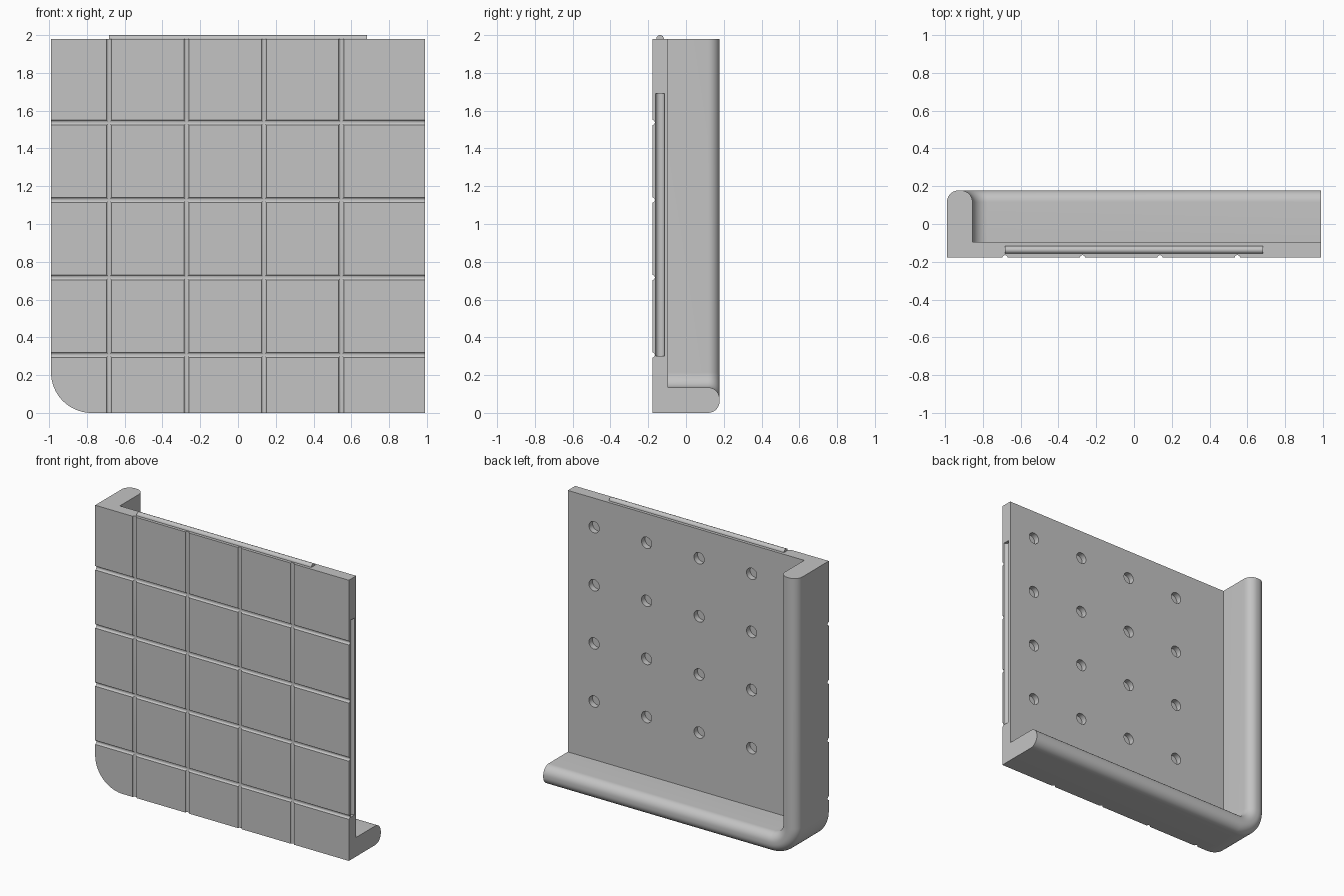
import bpy, bmesh
from math import sin, cos, pi, radians
from mathutils import Matrix, Vector

cube = bpy.data.objects.get("Cube")
if cube:
    bpy.data.objects.remove(cube, do_unlink=True)

HALF, TOP = 0.99, 1.98                     # half width and height of the panel
FRONT, BACK, RIM = -0.178, -0.096, 0.178   # depth of the faces
LIP, CORNER, ROUND = 0.135, 0.215, 0.062   # lip thickness and radii
PITCH = 0.41
SPINE = -0.137                             # depth of the joining bead and slot

grey = bpy.data.materials.new("light grey")
grey.use_nodes = True
colour = (0.55, 0.55, 0.55, 1)
grey.diffuse_color = colour
grey.node_tree.nodes["Principled BSDF"].inputs["Base Color"].default_value = colour


def make(name, bm):
    bmesh.ops.recalc_face_normals(bm, faces=bm.faces[:])
    mesh = bpy.data.meshes.new(name)
    bm.to_mesh(mesh)
    bm.free()
    mesh.materials.append(grey)
    obj = bpy.data.objects.new(name, mesh)
    bpy.context.scene.collection.objects.link(obj)
    return obj


def add_rod(bm, centre, radius, length, axis, sides=32):
    turn = Vector((0, 0, 1)).rotation_difference(Vector(axis)).to_matrix().to_4x4()
    bmesh.ops.create_cone(bm, cap_ends=True, segments=sides, radius1=radius,
                          radius2=radius, depth=length,
                          matrix=Matrix.Translation(centre) @ turn)


def rods(name, centres, radius, length, axis):
    bm = bmesh.new()
    for c in centres:
        add_rod(bm, c, radius, length, axis)
    return make(name, bm)


# Inward directions around the rounded lower corner
STEPS = 20
turns = [(cos(a), sin(a)) for a in (pi / 2 * i / STEPS for i in range(STEPS + 1))]
mid_x, mid_z = -HALF + CORNER, CORNER

# Panel with one rounded corner
bm = bmesh.new()
outline = [(mid_x - nx * CORNER, mid_z - nz * CORNER) for nx, nz in turns]
outline += [(HALF, 0), (HALF, TOP), (-HALF, TOP)]
face = bm.faces.new([bm.verts.new((x, FRONT, z)) for x, z in outline])
new = bmesh.ops.extrude_face_region(bm, geom=[face])["geom"]
bmesh.ops.translate(bm, vec=(0, BACK - FRONT, 0),
                    verts=[v for v in new if isinstance(v, bmesh.types.BMVert)])
panel = make("panel", bm)

# Grid grooves, round blind holes and edge slot
lines = [0.307 + PITCH * i for i in range(4)]
spots = [PITCH / 2 + PITCH * i for i in range(4)]
cutters = [
    rods("upright_groove_cutter", [(u - HALF, FRONT - 0.001, 1) for u in lines],
         0.014, 3, (0, 0, 1)),
    rods("level_groove_cutter", [(0, FRONT - 0.001, u) for u in lines],
         0.014, 3, (1, 0, 0)),
    rods("hole_cutter", [(HALF - u, BACK, TOP - v) for u in spots for v in spots],
         0.04, 0.08, (0, 1, 0)),
    rods("slot_cutter", [(HALF + 0.001, SPINE, 0.995)], 0.024, 1.39, (0, 0, 1)),
]
for cutter in cutters:
    mod = panel.modifiers.new(cutter.name, "BOOLEAN")
    mod.operation, mod.solver, mod.object = "DIFFERENCE", "EXACT", cutter
bpy.context.view_layer.update()
graph = bpy.context.evaluated_depsgraph_get()
carved = bpy.data.meshes.new_from_object(panel.evaluated_get(graph))
panel.modifiers.clear()
panel.data = carved
for cutter in cutters:
    bpy.data.objects.remove(cutter, do_unlink=True)

# Rounded lip swept down one side and along the bottom
quarter = [pi / 2 * i / 10 for i in range(11)]
shoulder = RIM - ROUND
profile = [(0, BACK)]
profile += [(ROUND - ROUND * cos(a), shoulder + ROUND * sin(a)) for a in quarter]
profile += [(LIP - ROUND + ROUND * sin(a), shoulder + ROUND * cos(a)) for a in quarter]
profile += [(LIP, BACK)]
stations = [(mid_x, TOP, 1, 0)]
stations += [(mid_x, mid_z, nx, nz) for nx, nz in turns]
stations += [(HALF, mid_z, 0, 1)]
bm = bmesh.new()
rings = []
for cx, cz, nx, nz in stations:
    rings.append([bm.verts.new((cx - nx * (CORNER - d), y, cz - nz * (CORNER - d)))
                  for d, y in profile])
for a, b in zip(rings, rings[1:]):
    for i in range(len(profile)):
        j = (i + 1) % len(profile)
        bm.faces.new((a[i], a[j], b[j], b[i]))
bm.faces.new(rings[0])
bm.faces.new(rings[-1])
lip = make("rounded_lip", bm)

# Joining bead on the top edge
bead = rods("top_bead", [(0, SPINE, TOP)], 0.02, 1.365, (1, 0, 0))

# Smooth the curves, keep the edges sharp
bpy.ops.object.select_all(action="DESELECT")
for obj in (panel, lip, bead):
    obj.select_set(True)
bpy.context.view_layer.objects.active = panel
bpy.ops.object.shade_smooth_by_angle(angle=radians(30))
